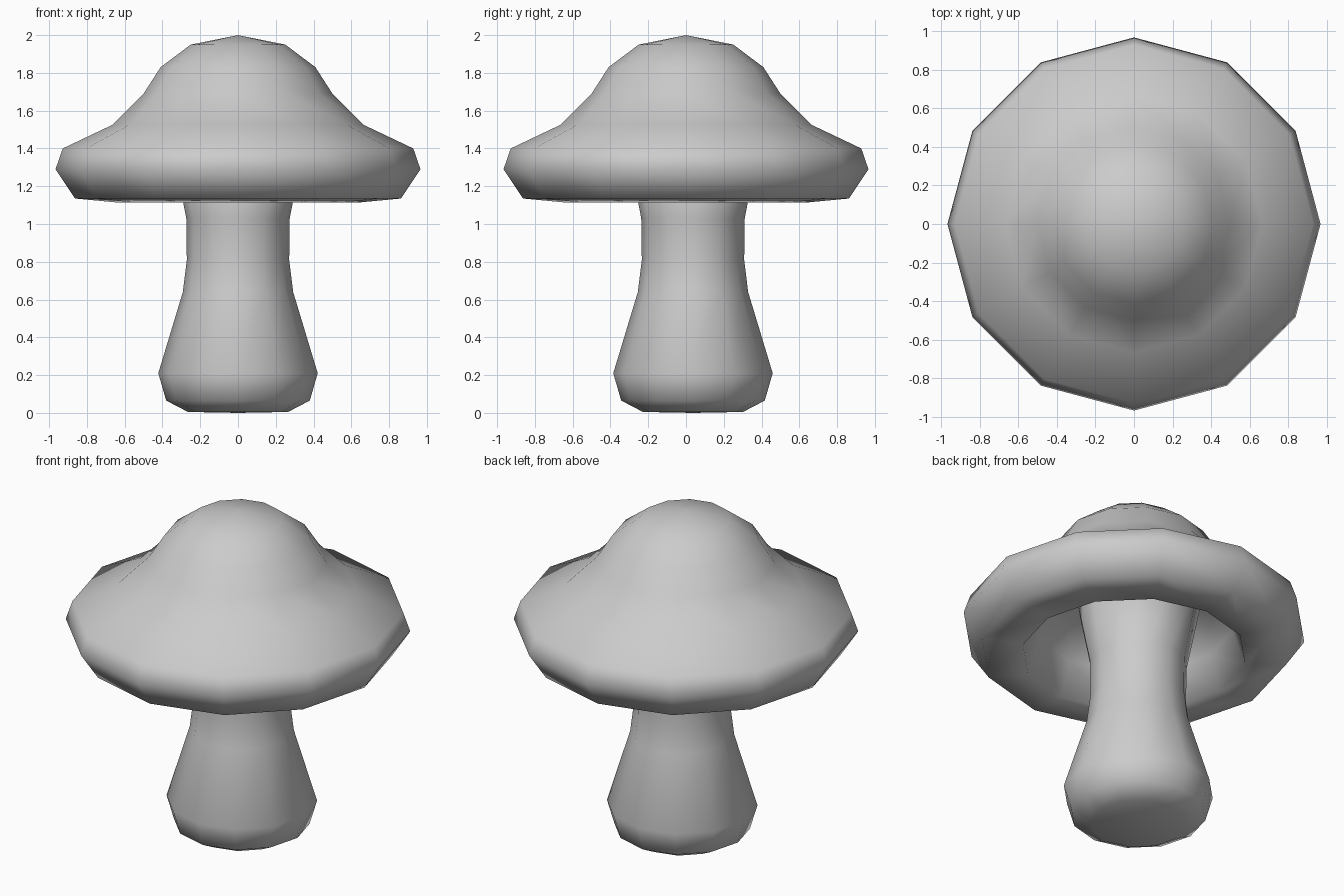
import bpy
import bmesh
from math import cos, sin, tau

if "Cube" in bpy.data.objects:
    bpy.data.objects.remove(bpy.data.objects["Cube"])

SIDES = 12


def lathe(name, profile, y=0.0):
    """Revolve (radius, z) points around a vertical axis; radius 0 makes a pole."""
    bm = bmesh.new()
    rings = []
    for r, z in profile:
        if r == 0:
            rings.append([bm.verts.new((0, y, z))] * SIDES)
        else:
            rings.append([bm.verts.new((r * cos(tau * i / SIDES),
                                        y + r * sin(tau * i / SIDES), z))
                          for i in range(SIDES)])
    for a, b in zip(rings, rings[1:]):
        for i in range(SIDES):
            j = (i + 1) % SIDES
            bm.faces.new(list(dict.fromkeys((a[i], a[j], b[j], b[i]))))
    bmesh.ops.recalc_face_normals(bm, faces=bm.faces)
    for f in bm.faces:
        f.smooth = True
    mesh = bpy.data.meshes.new(name)
    bm.to_mesh(mesh)
    bm.free()
    obj = bpy.data.objects.new(name, mesh)
    bpy.context.collection.objects.link(obj)
    return obj


# Cap: outer bell, rolled rim, then hollow underside
lathe("mushroom_cap", [
    (0, 2.0), (0.25, 1.95), (0.41, 1.83), (0.50, 1.69), (0.665, 1.525),
    (0.928, 1.40), (0.966, 1.29), (0.863, 1.135), (0.63, 1.113),
    (0.56, 1.32), (0.40, 1.47), (0, 1.50)])

# Stem: bulbous foot, narrow waist, flare up into the cap, slightly towards the back
lathe("mushroom_stem", [
    (0, 0), (0.265, 0.005), (0.38, 0.065), (0.422, 0.21), (0.292, 0.64),
    (0.271, 0.81), (0.274, 1.03), (0.36, 1.48), (0, 1.49)], y=0.037)
